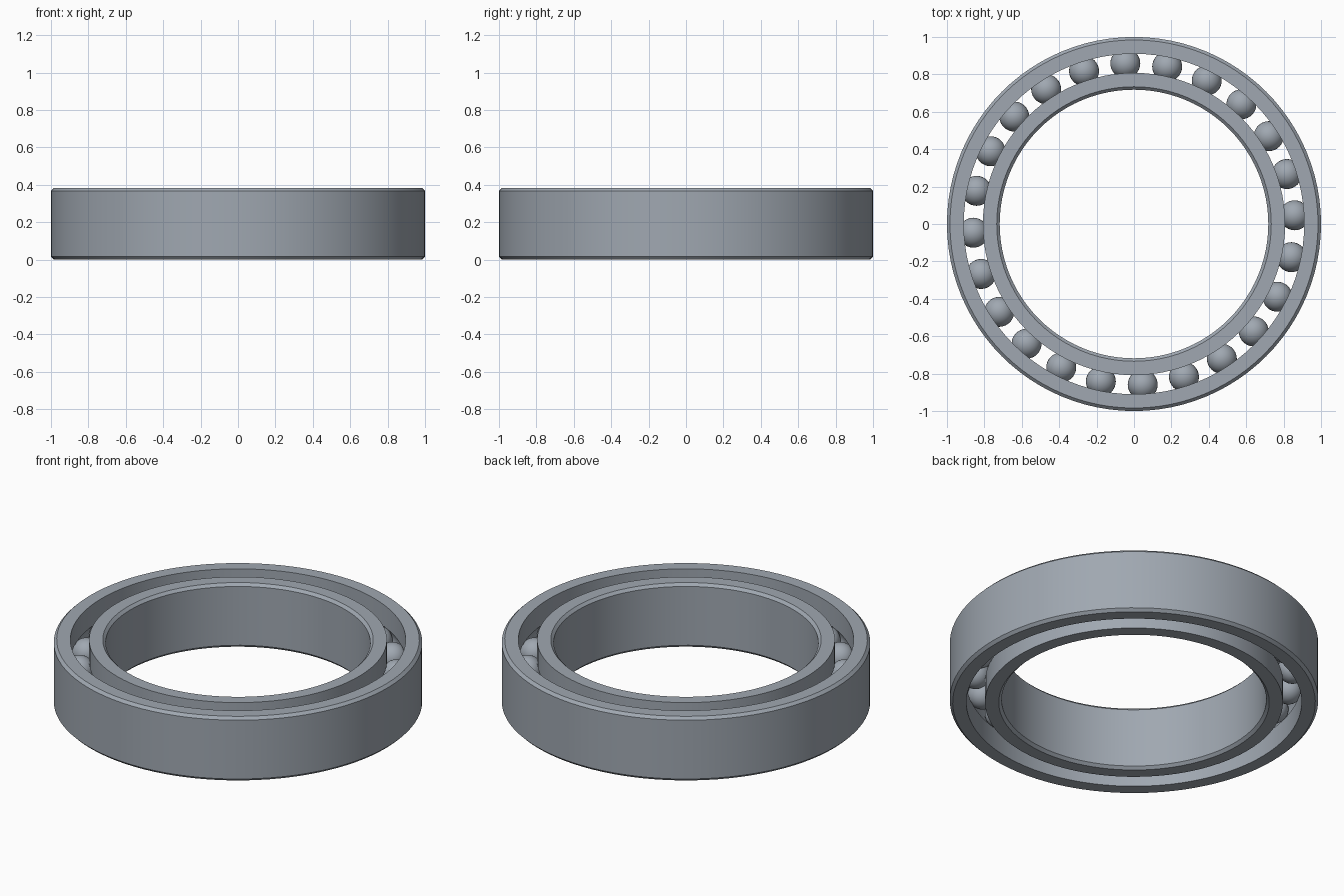
import bpy, bmesh
from math import sin, cos, pi, radians, acos

cube = bpy.data.objects.get("Cube")
if cube:
    bpy.data.objects.remove(cube)

HEIGHT = 0.384
CHAMFER = 0.016
BALL_R = 0.08
PITCH_R = 0.86
BALLS = 24
SEGMENTS = 96

steel = bpy.data.materials.new("steel grey")
steel.use_nodes = True
colour = (0.35, 0.39, 0.44, 1)
steel.diffuse_color = colour
steel.node_tree.nodes["Principled BSDF"].inputs["Base Color"].default_value = colour


def add_object(name, mesh):
    obj = bpy.data.objects.new(name, mesh)
    bpy.context.collection.objects.link(obj)
    return obj


def add_ring(name, plain_r, race_r):
    """Lathe a ring: chamfered wall at plain_r, grooved raceway wall at race_r."""
    mid = HEIGHT / 2
    side = 1 if race_r > PITCH_R else -1
    inward = CHAMFER if race_r > plain_r else -CHAMFER
    profile = [(race_r, 0), (plain_r + inward, 0), (plain_r, CHAMFER),
               (plain_r, HEIGHT - CHAMFER), (plain_r + inward, HEIGHT), (race_r, HEIGHT)]
    # Raceway groove follows the ball from its upper to its lower lip
    half = acos(abs(race_r - PITCH_R) / BALL_R)
    steps = 10
    for i in range(steps + 1):
        a = half - 2 * half * i / steps
        profile.append((PITCH_R + side * BALL_R * cos(a), mid + BALL_R * sin(a)))

    bm = bmesh.new()
    verts = [bm.verts.new((r, 0, z)) for r, z in profile]
    edges = [bm.edges.new((v, verts[i - 1])) for i, v in enumerate(verts)]
    bmesh.ops.spin(bm, geom=verts + edges, cent=(0, 0, 0), axis=(0, 0, 1),
                   angle=2 * pi, steps=SEGMENTS, use_merge=True)
    bmesh.ops.remove_doubles(bm, verts=bm.verts, dist=0.0001)
    bmesh.ops.recalc_face_normals(bm, faces=bm.faces)
    mesh = bpy.data.meshes.new(name)
    bm.to_mesh(mesh)
    bm.free()
    mesh.materials.append(steel)
    obj = add_object(name, mesh)
    bpy.ops.object.select_all(action="DESELECT")
    obj.select_set(True)
    bpy.context.view_layer.objects.active = obj
    bpy.ops.object.shade_smooth_by_angle(angle=radians(25))


# Races
add_ring("outer_race", 1.0, 0.91)
add_ring("inner_race", 0.718, 0.808)

# Balls, sharing one mesh
bm = bmesh.new()
bmesh.ops.create_uvsphere(bm, u_segments=32, v_segments=16, radius=BALL_R)
for face in bm.faces:
    face.smooth = True
ball_mesh = bpy.data.meshes.new("ball")
bm.to_mesh(ball_mesh)
bm.free()
ball_mesh.materials.append(steel)
for i in range(BALLS):
    angle = radians(3.1) + 2 * pi * i / BALLS
    ball = add_object(f"ball_{i + 1}", ball_mesh)
    ball.location = (PITCH_R * cos(angle), PITCH_R * sin(angle), HEIGHT / 2)
